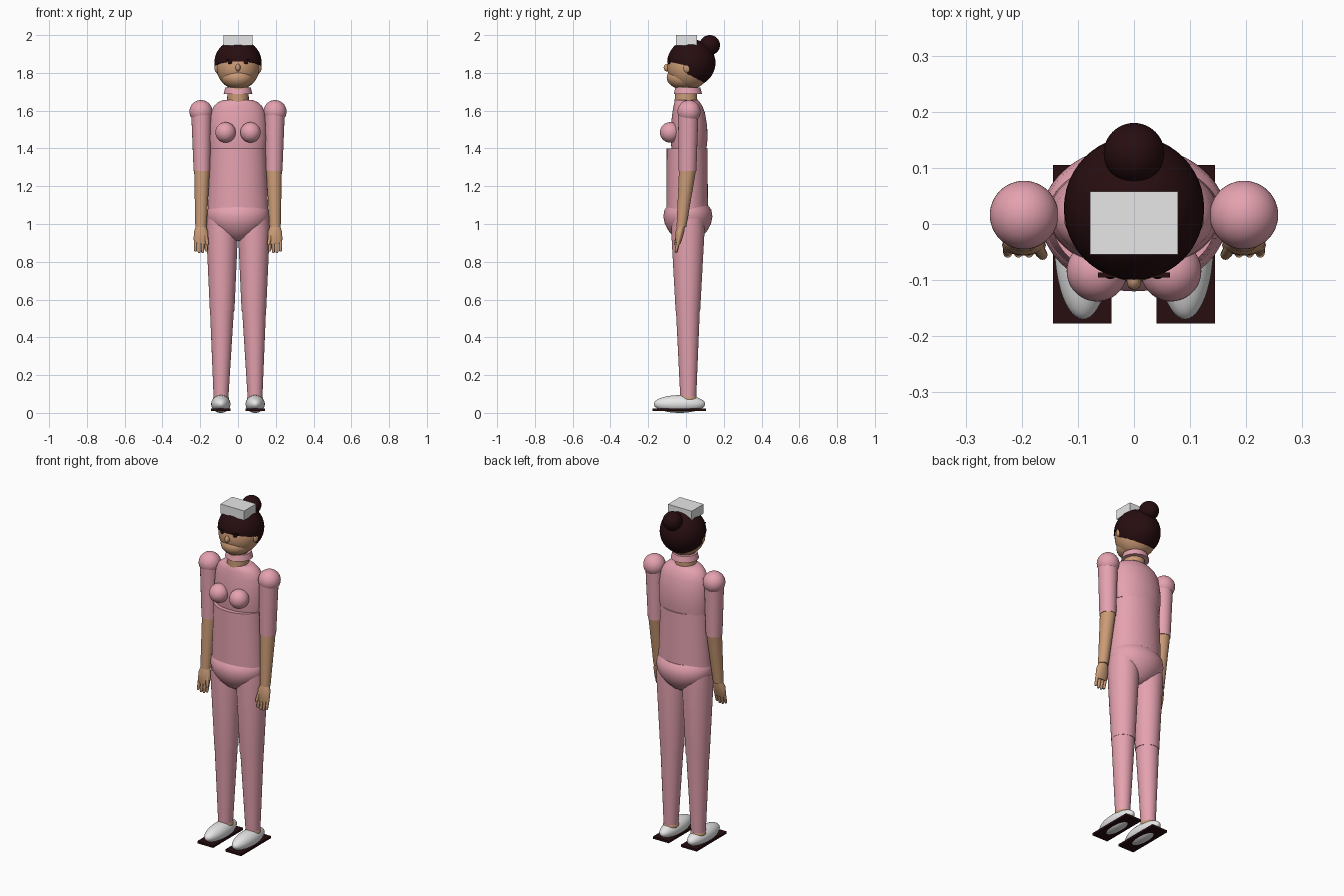
import bpy
import bmesh
import math
from mathutils import Vector

if "Cube" in bpy.data.objects:
    bpy.data.objects.remove(bpy.data.objects["Cube"])


def material(name, r, g, b):
    m = bpy.data.materials.new(name)
    m.use_nodes = True
    m.diffuse_color = (r, g, b, 1)
    m.node_tree.nodes["Principled BSDF"].inputs["Base Color"].default_value = (r, g, b, 1)
    return m


PINK = material("pink cloth", 0.78, 0.36, 0.43)
SKIN = material("tan skin", 0.60, 0.33, 0.18)
DARK = material("dark brown", 0.02, 0.004, 0.005)
WHITE = material("white", 0.8, 0.8, 0.8)


def finish(name, bm, mat, smooth=True):
    bmesh.ops.recalc_face_normals(bm, faces=bm.faces)
    me = bpy.data.meshes.new(name)
    bm.to_mesh(me)
    bm.free()
    me.materials.append(mat)
    if smooth:
        me.shade_smooth()
        me.set_sharp_from_angle(angle=math.radians(40))
    ob = bpy.data.objects.new(name, me)
    bpy.context.collection.objects.link(ob)
    return ob


def ball(name, mat, centre, radii, cuts=()):
    """Ellipsoid, optionally trimmed by planes (point, normal to keep)."""
    bm = bmesh.new()
    bmesh.ops.create_uvsphere(bm, u_segments=48, v_segments=24, radius=1)
    bmesh.ops.scale(bm, vec=radii, verts=bm.verts)
    bmesh.ops.translate(bm, vec=centre, verts=bm.verts)
    for point, keep in cuts:
        cut = bmesh.ops.bisect_plane(bm, geom=bm.verts[:] + bm.edges[:] + bm.faces[:],
                                     plane_co=point, plane_no=Vector(keep).normalized(),
                                     clear_inner=True)
        rim = [e for e in cut["geom_cut"] if isinstance(e, bmesh.types.BMEdge)]
        bmesh.ops.contextual_create(bm, geom=rim)
    return finish(name, bm, mat)


def box(name, mat, centre, size):
    bm = bmesh.new()
    bmesh.ops.create_cube(bm, size=1)
    bmesh.ops.scale(bm, vec=size, verts=bm.verts)
    bmesh.ops.translate(bm, vec=centre, verts=bm.verts)
    return finish(name, bm, mat, False)


def loft(name, mat, rings, n=40):
    """Skin a stack of level ellipses (x, y, z, rx, ry), capped at both ends."""
    bm = bmesh.new()
    loops = []
    for x, y, z, rx, ry in rings:
        loops.append([bm.verts.new((x + rx * math.cos(t), y + ry * math.sin(t), z))
                      for t in (math.tau * i / n for i in range(n))])
    for a, b in zip(loops, loops[1:]):
        for i in range(n):
            j = (i + 1) % n
            bm.faces.new((a[i], a[j], b[j], b[i]))
    bm.faces.new(loops[0])
    bm.faces.new(loops[-1])
    return finish(name, bm, mat)


# Head and hair
ball("head", SKIN, (0, 0.015, 1.83), (0.114, 0.114, 0.118))
ball("jaw", SKIN, (0, -0.012, 1.775), (0.085, 0.09, 0.062))
ball("nose", SKIN, (0, -0.1, 1.828), (0.013, 0.018, 0.02))
hair_c, hair_r = (0, 0.028, 1.853), (0.125, 0.128, 0.125)
brow = (0, 0.02, 1.835)
ball("hair_cap", DARK, hair_c, hair_r, [(brow, (0, 0.22, 1))])
ball("hair_back", DARK, hair_c, hair_r, [((0, 0.005, 1.8), (0, 1, 0.25)),
                                         (brow, (0, -0.22, -1))])
ball("hair_bun", DARK, (0, 0.126, 1.947), (0.054, 0.054, 0.053))
box("cap", WHITE, (0, 0.002, 1.972), (0.156, 0.112, 0.056))

# Neck, collar and trunk
loft("neck", SKIN, [(0, 0, 1.64, 0.058, 0.06), (0, 0, 1.74, 0.055, 0.058)])
loft("collar", PINK, [(0, 0.01, 1.688, 0.076, 0.075), (0, 0.01, 1.722, 0.068, 0.066)])
loft("chest", PINK, [
    (0, 0.016, 1.395, 0.148, 0.092), (0, 0.016, 1.45, 0.153, 0.098),
    (0, 0.016, 1.52, 0.151, 0.096), (0, 0.014, 1.59, 0.143, 0.086),
    (0, 0.01, 1.625, 0.127, 0.076), (0, 0.006, 1.645, 0.105, 0.067),
    (0, 0.004, 1.656, 0.08, 0.058)], 64)
loft("waist", PINK, [(0, 0.006, 1.07, 0.16, 0.11), (0, 0.006, 1.4, 0.146, 0.108)], 64)
loft("pelvis", PINK, [
    (0, 0.01, 0.91, 0.03, 0.04), (0, 0.01, 0.93, 0.075, 0.072),
    (0, 0.01, 0.96, 0.118, 0.1), (0, 0.01, 1.0, 0.152, 0.122),
    (0, 0.01, 1.04, 0.166, 0.13), (0, 0.01, 1.075, 0.162, 0.124),
    (0, 0.01, 1.097, 0.148, 0.108)], 64)

for side, s in (("left", 1), ("right", -1)):
    # Face details
    ball(side + "_eye", DARK, (s * 0.042, -0.088, 1.857), (0.012, 0.01, 0.011))
    box(side + "_lash", DARK, (s * 0.042, -0.091, 1.87), (0.044, 0.009, 0.006))
    ball(side + "_ear", SKIN, (s * 0.112, 0.005, 1.825), (0.012, 0.018, 0.024))
    ball(side + "_bust", PINK, (s * 0.066, -0.084, 1.485), (0.054, 0.054, 0.054))

    # Arm
    ball(side + "_shoulder", PINK, (s * 0.196, 0.016, 1.595), (0.061, 0.061, 0.061))
    loft(side + "_sleeve", PINK, [(s * 0.191, 0.008, 1.28, 0.044, 0.047),
                                  (s * 0.194, 0.012, 1.6, 0.054, 0.054)])
    loft(side + "_forearm", SKIN, [(s * 0.196, -0.024, 0.985, 0.03, 0.026),
                                   (s * 0.191, 0.008, 1.285, 0.041, 0.045)])

    # Hand
    loft(side + "_palm", SKIN, [
        (s * 0.196, -0.042, 0.895, 0.034, 0.012), (s * 0.196, -0.038, 0.92, 0.039, 0.018),
        (s * 0.196, -0.032, 0.96, 0.037, 0.023), (s * 0.196, -0.025, 0.99, 0.026, 0.02)])
    for i in range(4):
        fx = s * (0.168 + 0.019 * i)
        tip = 0.843 + 0.008 * abs(i - 1.5)
        loft(side + "_finger", SKIN, [
            (fx, -0.053, tip, 0.005, 0.005), (fx, -0.052, tip + 0.006, 0.008, 0.008),
            (fx, -0.04, 0.91, 0.009, 0.01)], 12)
    loft(side + "_thumb", SKIN, [
        (s * 0.162, -0.057, 0.89, 0.006, 0.006), (s * 0.163, -0.055, 0.9, 0.009, 0.009),
        (s * 0.175, -0.035, 0.96, 0.011, 0.011)], 12)

    # Leg
    loft(side + "_thigh", PINK, [
        (s * 0.084, 0.01, 0.54, 0.065, 0.065), (s * 0.084, 0.01, 0.96, 0.084, 0.088),
        (s * 0.084, 0.01, 1.03, 0.08, 0.085)])
    loft(side + "_shin", PINK, [(s * 0.09, 0.012, 0.078, 0.039, 0.042),
                                (s * 0.085, 0.01, 0.541, 0.063, 0.063)])
    ball(side + "_ankle", SKIN, (s * 0.09, 0.012, 0.075), (0.042, 0.046, 0.03))

    # Shoe and sole
    ball(side + "_shoe", WHITE, (s * 0.091, -0.034, 0.047), (0.051, 0.136, 0.047))
    box(side + "_sole", DARK, (s * 0.092, -0.036, 0.016), (0.104, 0.282, 0.013))
